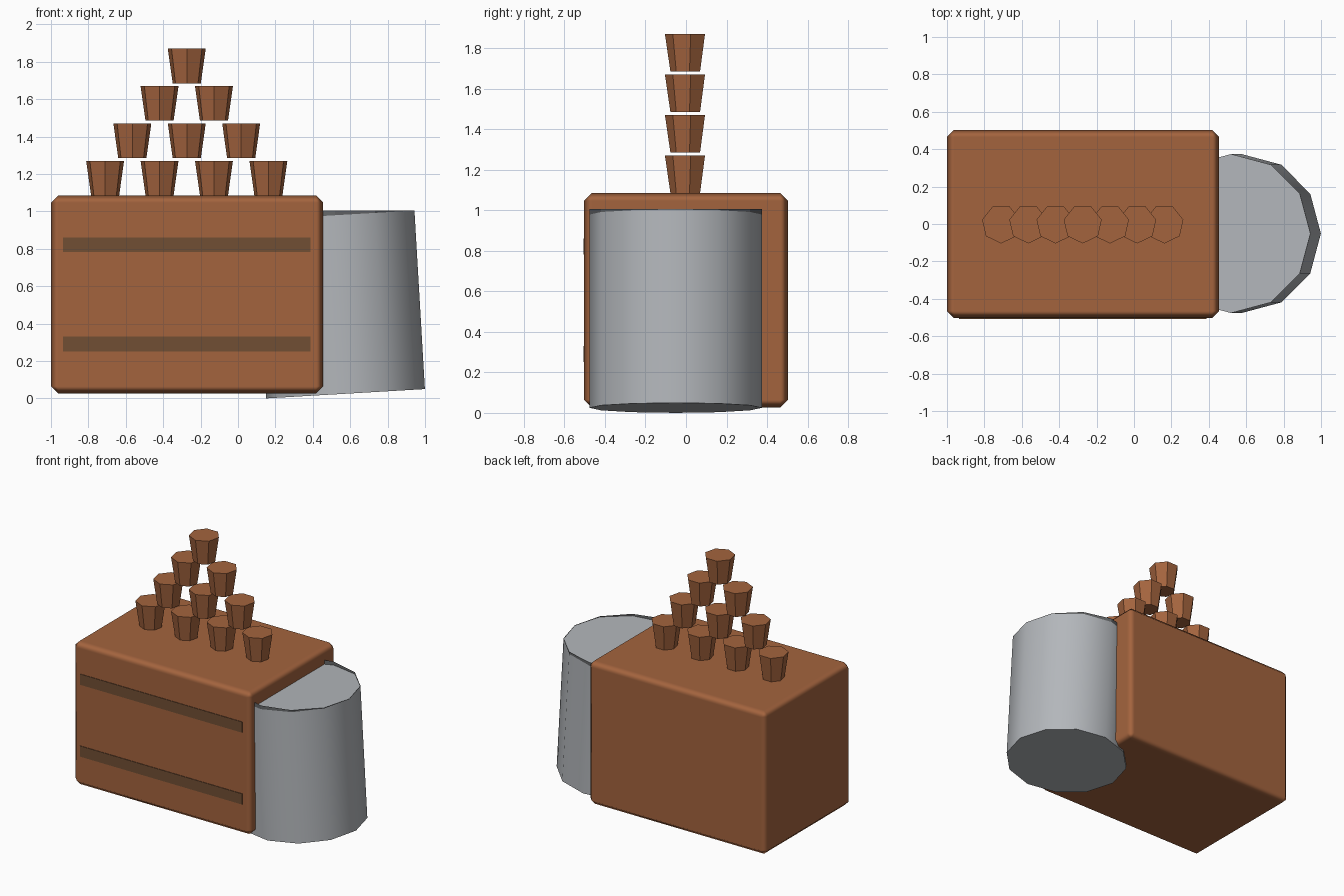
import bpy, bmesh, math
from mathutils import Matrix, Vector

if "Cube" in bpy.data.objects:
    bpy.data.objects.remove(bpy.data.objects["Cube"])


def material(name, rgb):
    m = bpy.data.materials.new(name)
    m.diffuse_color = (*rgb, 1)
    m.use_nodes = True
    m.node_tree.nodes["Principled BSDF"].inputs["Base Color"].default_value = m.diffuse_color
    return m


WOOD = material("brown_wood", (0.371, 0.127, 0.048))
BAND = material("dark_brown_band", (0.165, 0.078, 0.034))
METAL = material("light_grey_metal", (0.45, 0.47, 0.495))
RIM = material("dark_grey_rim", (0.13, 0.135, 0.14))


def finish(name, bm, mat):
    bmesh.ops.recalc_face_normals(bm, faces=bm.faces)
    me = bpy.data.meshes.new(name)
    bm.to_mesh(me)
    bm.free()
    me.materials.append(mat)
    ob = bpy.data.objects.new(name, me)
    bpy.context.collection.objects.link(ob)
    return ob


def box(name, lo, hi, mat):
    lo, hi = Vector(lo), Vector(hi)
    bm = bmesh.new()
    mtx = Matrix.Translation((lo + hi) / 2) @ Matrix.Diagonal((*(hi - lo), 1))
    bmesh.ops.create_cube(bm, size=1, matrix=mtx)
    return finish(name, bm, mat)


def ring(n, r, z, start):
    return [Vector((r * math.cos(start + 2 * math.pi * i / n),
                    r * math.sin(start + 2 * math.pi * i / n), z)) for i in range(n)]


def loft(name, low, high, mat, caps=True):
    bm = bmesh.new()
    a = [bm.verts.new(p) for p in low]
    b = [bm.verts.new(p) for p in high]
    n = len(a)
    for i in range(n):
        j = (i + 1) % n
        bm.faces.new((a[i], a[j], b[j], b[i]))
    if caps:
        bm.faces.new(a)
        bm.faces.new(b)
    return finish(name, bm, mat)


def smooth(ob, angle):
    bpy.ops.object.select_all(action='DESELECT')
    ob.select_set(True)
    bpy.context.view_layer.objects.active = ob
    bpy.ops.object.shade_smooth_by_angle(angle=math.radians(angle))


# Crate with chamfered, softly shaded edges
crate = box("crate", (-1.0, -0.503, 0.027), (0.455, 0.503, 1.085), WOOD)
for p in crate.data.polygons:
    p.use_smooth = True
bev = crate.modifiers.new("chamfer", 'BEVEL')
bev.width = 0.038
bev.segments = 1
bev.harden_normals = True

# Two dark bands on the front of the crate
for label, z in (("lower", 0.252), ("upper", 0.782)):
    box(label + "_band", (-0.935, -0.507, z), (0.388, -0.502, z + 0.079), BAND)

# Leaning twelve-sided barrel
lean = Matrix.Translation((0.575, -0.051, 0.025)) @ Matrix.Rotation(math.radians(-3.35), 4, 'Y')
low = [lean @ p for p in ring(12, 0.425, 0, 0)]
high = [lean @ p for p in ring(12, 0.425, 0.956, 0)]
smooth(loft("barrel", low, high, METAL), 40)

# Thin dark lip that levels off the leaning barrel top
loft("barrel_lip", high, [Vector((p.x, p.y, 1.006)) for p in high], RIM, caps=False)

# Pyramid of seven-sided cups
for row in range(4):
    z = 1.085 + 0.2 * row
    count = 4 - row
    for i in range(count):
        off = Vector((-0.274 + 0.291 * (i - (count - 1) / 2), 0, z))
        loft(f"cup_{row + 1}_{i + 1}",
             [p + off for p in ring(7, 0.077, 0, -math.pi / 2)],
             [p + off for p in ring(7, 0.104, 0.185, -math.pi / 2)], WOOD)
